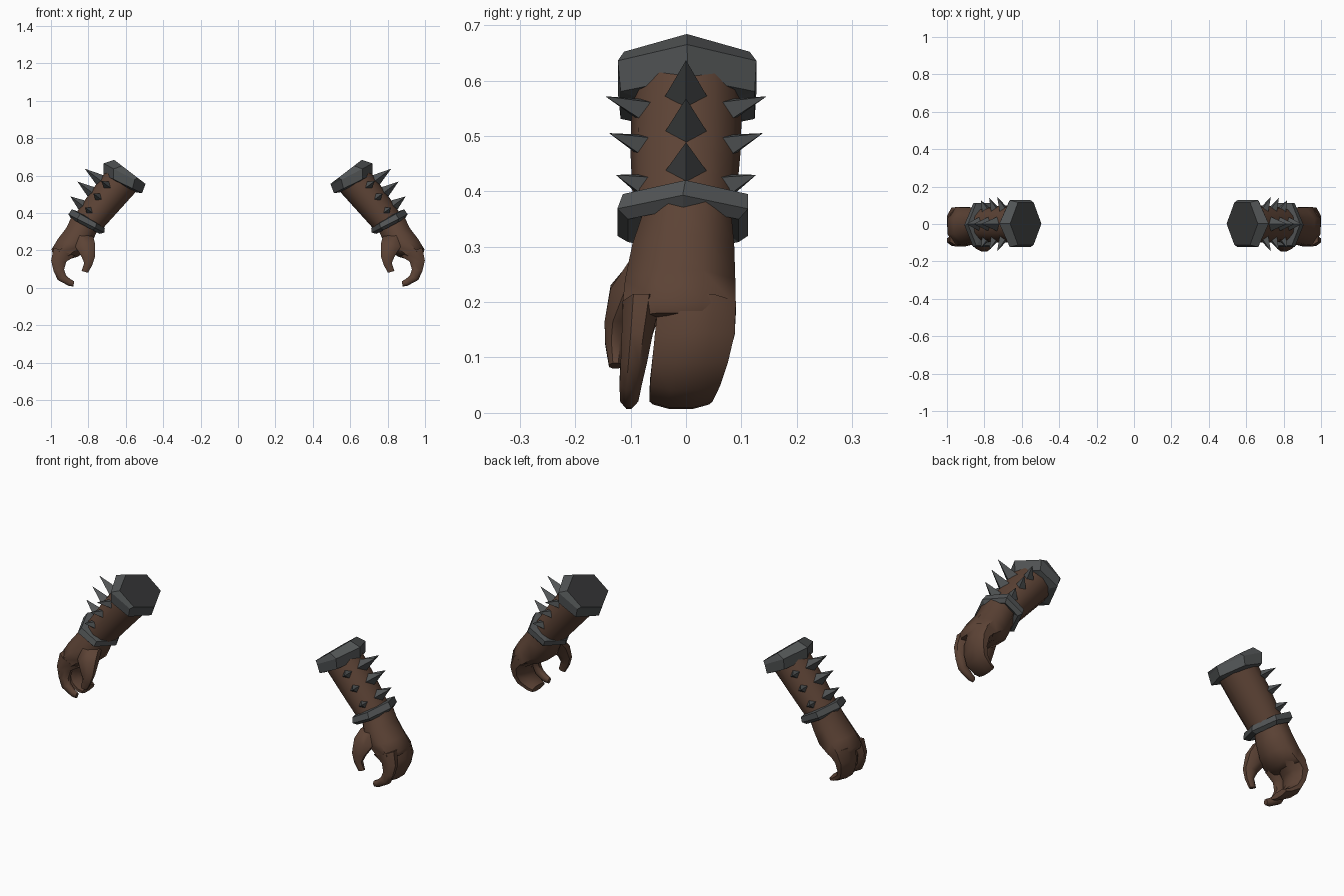
import bpy, bmesh, math
from mathutils import Vector


def material(name, rgb):
    m = bpy.data.materials.new(name)
    m.diffuse_color = (*rgb, 1)
    return m


SKIN = material("brown_skin", (0.108, 0.056, 0.036))
METAL = material("grey_metal", (0.082, 0.088, 0.090))
CAP = material("dark_cap", (0.034, 0.035, 0.036))


def finish(name, bm, mats, smooth=None):
    """Turn the bmesh into an object mirrored to the other arm."""
    bmesh.ops.recalc_face_normals(bm, faces=bm.faces)
    me = bpy.data.meshes.new(name)
    bm.to_mesh(me)
    bm.free()
    ob = bpy.data.objects.new(name, me)
    bpy.context.collection.objects.link(ob)
    for m in mats:
        me.materials.append(m)
    if smooth:
        bpy.ops.object.select_all(action='DESELECT')
        bpy.context.view_layer.objects.active = ob
        ob.select_set(True)
        bpy.ops.object.shade_smooth_by_angle(angle=math.radians(smooth))
    ob.modifiers.new("other_arm", 'MIRROR').use_axis[0] = True
    return ob


def loft(name, sections, n, phase, mats, smooth=None, cap_index=0):
    """Sections: outer x, z, inner x, z, lowest y, highest y."""
    bm = bmesh.new()
    angles = [phase + 2 * math.pi * i / n for i in range(n)]
    cm = max(abs(math.cos(a)) for a in angles)
    sm = max(abs(math.sin(a)) for a in angles)
    rings = []
    for ox, oz, ix, iz, y0, y1 in sections:
        mid = Vector(((ox + ix) / 2, (y0 + y1) / 2, (oz + iz) / 2))
        u = Vector(((ox - ix) / 2, 0, (oz - iz) / 2))
        w = Vector((0, (y1 - y0) / 2, 0))
        rings.append([bm.verts.new(mid + u * math.cos(a) / cm + w * math.sin(a) / sm)
                      for a in angles])
    for r0, r1 in zip(rings, rings[1:]):
        for i in range(n):
            j = (i + 1) % n
            bm.faces.new((r0[i], r0[j], r1[j], r1[i]))
    bm.faces.new(rings[0]).material_index = cap_index
    bm.faces.new(rings[-1])
    return finish(name, bm, mats, smooth)


# Forearm
loft("forearm", [
    (0.705, 0.625, 0.535, 0.525, -0.098, 0.102),
    (0.790, 0.510, 0.630, 0.420, -0.100, 0.098),
    (0.865, 0.400, 0.725, 0.315, -0.095, 0.088),
], 12, 0, [SKIN], 40)

# Elbow cuff with a dark flat end
loft("elbow_cuff", [
    (0.662, 0.684, 0.495, 0.556, -0.112, 0.115),
    (0.720, 0.665, 0.497, 0.548, -0.123, 0.127),
    (0.718, 0.605, 0.513, 0.506, -0.118, 0.124),
    (0.690, 0.590, 0.545, 0.510, -0.090, 0.090),
], 6, 0, [METAL, CAP], None, 1)

# Wrist band
loft("wrist_band", [
    (0.850, 0.405, 0.735, 0.335, -0.085, 0.085),
    (0.888, 0.420, 0.712, 0.320, -0.114, 0.112),
    (0.907, 0.393, 0.715, 0.295, -0.124, 0.112),
    (0.893, 0.370, 0.740, 0.288, -0.105, 0.095),
    (0.870, 0.372, 0.760, 0.310, -0.070, 0.070),
], 6, 0, [METAL])

# Palm
OCT = math.pi / 8
loft("palm", [
    (0.880, 0.400, 0.745, 0.325, -0.072, 0.080),
    (0.918, 0.320, 0.770, 0.265, -0.097, 0.087),
    (0.965, 0.258, 0.800, 0.200, -0.110, 0.089),
    (0.997, 0.205, 0.860, 0.165, -0.115, 0.090),
    (0.990, 0.180, 0.895, 0.155, -0.112, 0.088),
], 8, OCT, [SKIN], 50)

# Curled fingers: a joined group and a separate index finger
curl = [(0.985, 0.215, 0.868, 0.170), (0.999, 0.145, 0.918, 0.140),
        (0.986, 0.090, 0.930, 0.098), (0.964, 0.042, 0.920, 0.068),
        (0.905, 0.010, 0.897, 0.046), (0.880, 0.007, 0.876, 0.035)]
group_y = [(-0.050, 0.090), (-0.056, 0.088), (-0.061, 0.076),
           (-0.065, 0.062), (-0.066, 0.048), (-0.060, 0.042)]
index_y = [(-0.115, -0.046), (-0.116, -0.060), (-0.118, -0.070),
           (-0.120, -0.080), (-0.119, -0.086), (-0.114, -0.092)]
for name, ys in (("finger_group", group_y), ("index_finger", index_y)):
    loft(name, [c + y for c, y in zip(curl, ys)], 8, OCT, [SKIN], 50)

# Thumb
loft("thumb", [
    (0.880, 0.290, 0.775, 0.275, -0.095, -0.020),
    (0.870, 0.220, 0.764, 0.235, -0.136, -0.050),
    (0.836, 0.165, 0.765, 0.165, -0.147, -0.096),
    (0.822, 0.132, 0.780, 0.120, -0.146, -0.108),
    (0.836, 0.090, 0.802, 0.080, -0.139, -0.115),
], 8, OCT, [SKIN], 50)

# Three rows of spikes fanned around the outside of the forearm
out = Vector((0.80, 0, 0.60))
along = Vector((0.60, 0, -0.80))
side = Vector((0, 1, 0))
rows = [((0.662, 0.519), 0.170), ((0.708, 0.455), 0.162), ((0.757, 0.384), 0.148)]
bm = bmesh.new()
for (cx, cz), reach in rows:
    centre = Vector((cx, 0, cz))
    for s in (-1, 0, 1):
        a = math.radians(59) * s
        d = out * math.cos(a) + side * math.sin(a)
        t = side * math.cos(a) - out * math.sin(a)
        tip = bm.verts.new(centre + d * (reach if s else reach + 0.026))
        r = 0.030 if s else 0.040
        b = centre + d * 0.082
        base = [bm.verts.new(b + p) for p in
                (t * r, along * r * 0.9, t * -r, along * r * -0.9)]
        bm.faces.new(base)
        for i in range(4):
            bm.faces.new((base[i], base[(i + 1) % 4], tip))
finish("forearm_spikes", bm, [METAL])
